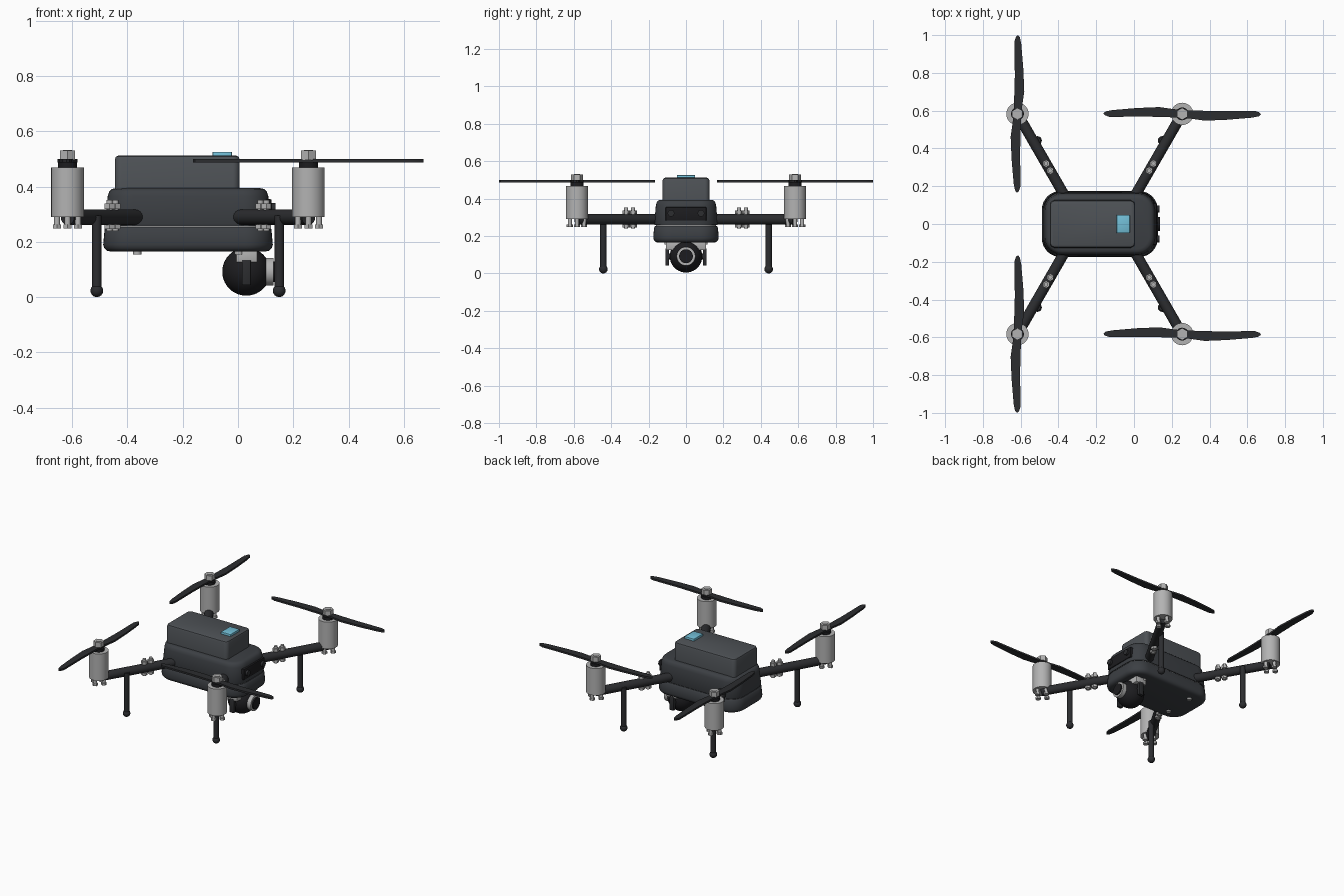
import bpy, bmesh, math
from mathutils import Vector, Matrix

if "Cube" in bpy.data.objects:
    bpy.data.objects.remove(bpy.data.objects["Cube"])

def mat(name, r, g, b):
    m = bpy.data.materials.new(name)
    m.diffuse_color = (r, g, b, 1)
    m.use_nodes = True
    m.node_tree.nodes["Principled BSDF"].inputs["Base Color"].default_value = m.diffuse_color
    return m

SHELL = mat("shell", 0.045, 0.05, 0.057)
PACK = mat("pack", 0.075, 0.083, 0.092)
DARK = mat("dark", 0.025, 0.026, 0.029)
BLACK = mat("black", 0.012, 0.012, 0.014)
METAL = mat("metal", 0.45, 0.45, 0.45)
BLUE = mat("blue", 0.17, 0.52, 0.68)
CX = -0.181  # hull centre in x

def finish(name, bm, m):
    bmesh.ops.recalc_face_normals(bm, faces=bm.faces)
    me = bpy.data.meshes.new(name)
    bm.to_mesh(me)
    bm.free()
    me.materials.append(m)
    ob = bpy.data.objects.new(name, me)
    bpy.context.collection.objects.link(ob)
    return ob

def rod(name, a, b, r, m, n=32, r2=None):
    a, b = Vector(a), Vector(b)
    d = b - a
    mx = Matrix.Translation((a + b) / 2) @ d.to_track_quat('Z', 'Y').to_matrix().to_4x4()
    bm = bmesh.new()
    bmesh.ops.create_cone(bm, cap_ends=True, segments=n, radius1=r,
                          radius2=r if r2 is None else r2, depth=d.length, matrix=mx)
    return finish(name, bm, m)

def post(name, x, y, z0, z1, r, m, n=32, r2=None):
    return rod(name, (x, y, z0), (x, y, z1), r, m, n, r2)

def ball(name, c, r, m, n=32):
    bm = bmesh.new()
    bmesh.ops.create_uvsphere(bm, u_segments=n, v_segments=n // 2, radius=r,
                              matrix=Matrix.Translation(c))
    return finish(name, bm, m)

def box(name, lo, hi, m, bevel=0.0):
    lo, hi = Vector(lo), Vector(hi)
    bm = bmesh.new()
    bmesh.ops.create_cube(bm, size=1, matrix=Matrix.Translation((lo + hi) / 2)
                          @ Matrix.Diagonal((*(hi - lo), 1)))
    if bevel:
        bmesh.ops.bevel(bm, geom=bm.edges[:], offset=bevel, segments=2,
                        profile=0.5, affect='EDGES')
    return finish(name, bm, m)

def loft(name, cx, rings, m, n=8):
    """Stack of rounded rectangles: (z, half x, half y, corner radius)."""
    bm = bmesh.new()
    prev = None
    for z, hx, hy, r in rings:
        ring = []
        for q, (sx, sy) in enumerate(((1, 1), (-1, 1), (-1, -1), (1, -1))):
            for i in range(n + 1):
                t = math.pi / 2 * (q + i / n)
                ring.append(bm.verts.new((cx + sx * (hx - r) + r * math.cos(t),
                                          sy * (hy - r) + r * math.sin(t), z)))
        if prev:
            for i in range(len(ring)):
                j = (i + 1) % len(ring)
                bm.faces.new((prev[i], prev[j], ring[j], ring[i]))
        else:
            bm.faces.new(ring)
        prev = ring
    bm.faces.new(prev)
    return finish(name, bm, m)

def propeller(name, c, ang):
    half = [(0.0, 0.02), (0.06, 0.018), (0.2, 0.014), (0.385, 0.016), (0.41, 0.007),
            (0.417, -0.003), (0.405, -0.013), (0.37, -0.02), (0.24, -0.031),
            (0.12, -0.036), (0.05, -0.026)]
    pts = half + [(-x, -y) for x, y in half]
    pts = [pts[0]] + pts[1:11] + [pts[11]] + pts[12:]
    bm = bmesh.new()
    # the hub points close the outline: top half runs right, lower half left
    f = bm.faces.new([bm.verts.new((x, y, -0.006)) for x, y in pts])
    ext = bmesh.ops.extrude_face_region(bm, geom=[f])
    bmesh.ops.translate(bm, vec=(0, 0, 0.012),
                        verts=[v for v in ext['geom'] if isinstance(v, bmesh.types.BMVert)])
    bm.transform(Matrix.Translation(c) @ Matrix.Rotation(ang, 4, 'Z'))
    return finish(name, bm, DARK)

# hull: lower tray, seam and upper shell
loft("lower_shell", CX, [(0.165, 0.28, 0.148, 0.075), (0.168, 0.294, 0.162, 0.088),
                         (0.177, 0.303, 0.171, 0.096), (0.19, 0.307, 0.175, 0.1),
                         (0.245, 0.302, 0.171, 0.098), (0.254, 0.295, 0.164, 0.092)], SHELL)
loft("hull_seam", CX, [(0.25, 0.291, 0.161, 0.09), (0.264, 0.291, 0.161, 0.09)], METAL)
loft("upper_shell", CX, [(0.258, 0.296, 0.167, 0.094), (0.265, 0.299, 0.17, 0.096),
                         (0.365, 0.291, 0.161, 0.092), (0.382, 0.285, 0.156, 0.088),
                         (0.391, 0.276, 0.147, 0.08), (0.394, 0.262, 0.133, 0.07)], SHELL)

# battery and power button
loft("battery", -0.22, [(0.385, 0.226, 0.126, 0.025), (0.498, 0.226, 0.125, 0.025),
                        (0.508, 0.222, 0.121, 0.022), (0.512, 0.214, 0.113, 0.018)], PACK)
box("power_button", (-0.092, -0.048, 0.5), (-0.022, 0.048, 0.526), BLUE, 0.003)

# front sensor panel
box("sensor_panel", (0.08, -0.11, 0.282), (0.122, 0.11, 0.355), BLACK, 0.006)
for s in (-1, 1):
    rod("sensor_lens", (0.1, s * 0.08, 0.322), (0.136, s * 0.08, 0.322), 0.018, DARK)

# underside screws
for x in (-0.365, 0.003):
    for s in (-1, 1):
        post("underside_screw", x, s * 0.1, 0.155, 0.18, 0.015, METAL, 16)

# gimbal camera
box("gimbal_mount", (-0.007, -0.108, 0.125), (0.07, 0.108, 0.175), METAL, 0.004)
for s in (-1, 1):
    box("gimbal_side_arm", (0.014, s * 0.1 - 0.01, 0.043), (0.047, s * 0.1 + 0.01, 0.135), DARK, 0.003)
    rod("gimbal_pivot", (0.03, s * 0.07, 0.092), (0.03, s * 0.1, 0.092), 0.016, DARK)
ball("camera_ball", (0.03, 0, 0.092), 0.087, BLACK, 40)
rod("lens_ring", (0.09, 0, 0.092), (0.128, 0, 0.092), 0.05, METAL, 40)
rod("lens_glass", (0.11, 0, 0.092), (0.137, 0, 0.092), 0.037, BLACK, 40)

# arms, legs, motors and propellers, one set per corner
for sx, end in ((1, "front"), (-1, "rear")):
    for sy, side in ((1, "left"), (-1, "right")):
        tag = end + "_" + side + "_"
        at = lambda u, v: (CX + sx * u, sy * v)
        mx, my = at(0.436, 0.583)
        rod(tag + "arm", (*at(0.169, 0.12), 0.289), (mx, my, 0.289), 0.028, DARK)

        # clamp bolts through the arm
        for u, v in ((0.284, 0.32), (0.262, 0.283)):
            x, y = at(u, v)
            post(tag + "clamp_bolt", x, y, 0.24, 0.352, 0.011, METAL, 16)
            post(tag + "clamp_head", x, y, 0.318, 0.338, 0.02, METAL, 6)
            post(tag + "clamp_nut", x, y, 0.246, 0.262, 0.02, METAL, 6)

        # landing leg with ball foot
        lx, ly = at(0.33, 0.442)
        post(tag + "leg", lx, ly, 0.023, 0.295, 0.017, DARK, 24)
        ball(tag + "foot", (lx, ly, 0.023), 0.023, DARK, 24)

        # motor can with mounting bolts
        loft_r = 0.059
        post(tag + "motor", mx, my, 0.29, 0.469, loft_r, METAL, 40)
        for k in range(4):
            a = k * math.pi / 2
            bx, by = mx + 0.038 * math.cos(a), my + 0.038 * math.sin(a)
            post(tag + "motor_bolt", bx, by, 0.255, 0.295, 0.011, METAL, 12)
            post(tag + "motor_bolt_head", bx, by, 0.249, 0.263, 0.017, METAL, 6)

        # propeller, collar and hub nut
        post(tag + "collar", mx, my, 0.465, 0.488, 0.034, BLACK)
        propeller(tag + "propeller", (mx, my, 0.493), 0 if sx > 0 else math.pi / 2)
        post(tag + "hub_nut", mx, my, 0.497, 0.53, 0.032, METAL, 6)
        post(tag + "shaft_tip", mx, my, 0.5, 0.533, 0.017, METAL, 20)

# smooth shading with sharp edges kept
for ob in bpy.context.collection.objects:
    ob.select_set(True)
    bpy.context.view_layer.objects.active = ob
bpy.ops.object.shade_smooth_by_angle(angle=math.radians(35))
